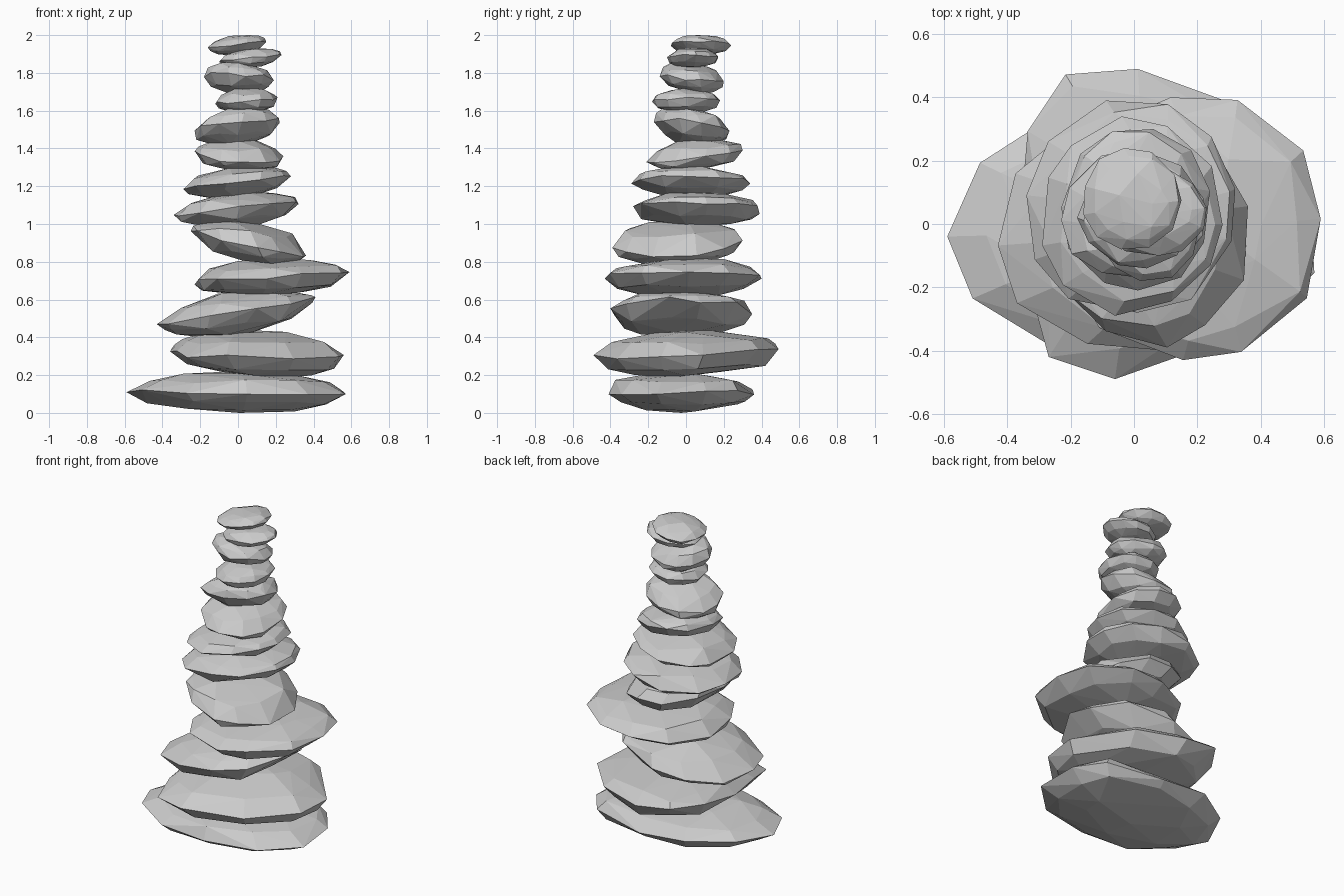
import bpy, bmesh, math, random

if "Cube" in bpy.data.objects:
    bpy.data.objects.remove(bpy.data.objects["Cube"])


def rounded_rim(x0, x1, y0, y1, bend, rng):
    """Irregular eleven-sided outline fitted to the bounds; bend makes it egg shaped."""
    n, pts = 11, []
    turn = rng.uniform(0, 0.6)
    for i in range(n):
        a = turn + 2 * math.pi * (i + rng.uniform(-.15, .15)) / n
        r = rng.uniform(.97, 1.04)
        v = r * math.sin(a)
        pts.append((r * math.cos(a) - bend * v * v, v))
    xs, ys = zip(*pts)
    return [(x0 + (x - min(xs)) / (max(xs) - min(xs)) * (x1 - x0),
             y0 + (y - min(ys)) / (max(ys) - min(ys)) * (y1 - y0)) for x, y in pts]


def stone(name, seed, bounds, z0, z1, rise_x, rise_y, bend):
    """Faceted stone: slanted rim, shrinking rings above and below, hulled."""
    rng = random.Random(seed)
    x0, x1, y0, y1 = bounds
    cx, cy, thick = (x0 + x1) / 2, (y0 + y1) / 2, z1 - z0

    def rim_z(x, y):
        return ((z0 + z1) / 2 + rise_x * (x - cx) / (x1 - x0)
                + rise_y * (y - cy) / (y1 - y0))

    bm = bmesh.new()
    rim = rounded_rim(*bounds, bend, rng)
    for x, y in rim:
        bm.verts.new((x, y, rim_z(x, y) + rng.uniform(-.07, .07) * thick))
    # The crown leans towards the raised side, the base towards the low side
    for end, lean in ((z1, 1.6), (z0, -1.6)):
        px, py = cx + lean * rise_x, cy + lean * rise_y
        for r, f, step in ((.84, .52, 1), (.5, .86, 2)):
            for x, y in rim[::step]:
                k = r + rng.uniform(-.07, .07)
                x = px + (cx - px) * r + (x - cx) * k
                y = py + (cy - py) * r + (y - cy) * k
                z = rim_z(x, y)
                bm.verts.new((x, y, z + (end - z) * (f + rng.uniform(-.12, .08))))
        bm.verts.new((px, py, end))
    out = bmesh.ops.convex_hull(bm, input=bm.verts[:])
    junk = {v for v in out["geom_interior"] + out["geom_unused"]
            if isinstance(v, bmesh.types.BMVert)}
    bmesh.ops.delete(bm, geom=list(junk), context='VERTS')
    bmesh.ops.recalc_face_normals(bm, faces=bm.faces[:])
    me = bpy.data.meshes.new(name)
    bm.to_mesh(me)
    bm.free()
    bpy.context.collection.objects.link(bpy.data.objects.new(name, me))


# Each stone from the ground up: x range, y range, top, rim rise along x and y
stones = [
    (-.59, .57, -.41, .36, .22, -.01, 0),
    (-.36, .56, -.49, .49, .44, -.05, .06),
    (-.43, .41, -.40, .35, .65, .14, 0),
    (-.23, .59, -.43, .40, .82, .05, 0),
    (-.25, .36, -.39, .30, 1.02, -.12, .02),
    (-.34, .32, -.28, .39, 1.17, .07, -.01),
    (-.29, .28, -.29, .34, 1.31, .08, -.01),
    (-.23, .24, -.21, .30, 1.45, -.03, .06),
    (-.23, .22, -.17, .23, 1.62, .06, -.05),
    (-.12, .21, -.18, .18, 1.72, .02, 0),
    (-.18, .19, -.14, .20, 1.86, -.02, -.04),
    (-.10, .23, -.10, .17, 1.93, .03, 0),
    (-.16, .15, -.08, .24, 2.0, .04, -.01),
]
floor = 0
for i, (x0, x1, y0, y1, top, rx, ry) in enumerate(stones):
    bend = .4 if i == 1 else 0  # the second stone is widest on its left
    stone(f"stone_{i + 1:02d}", 40 + i, (x0, x1, y0, y1), floor, top, rx, ry, bend)
    floor = top - .035  # the next stone settles slightly into this one
